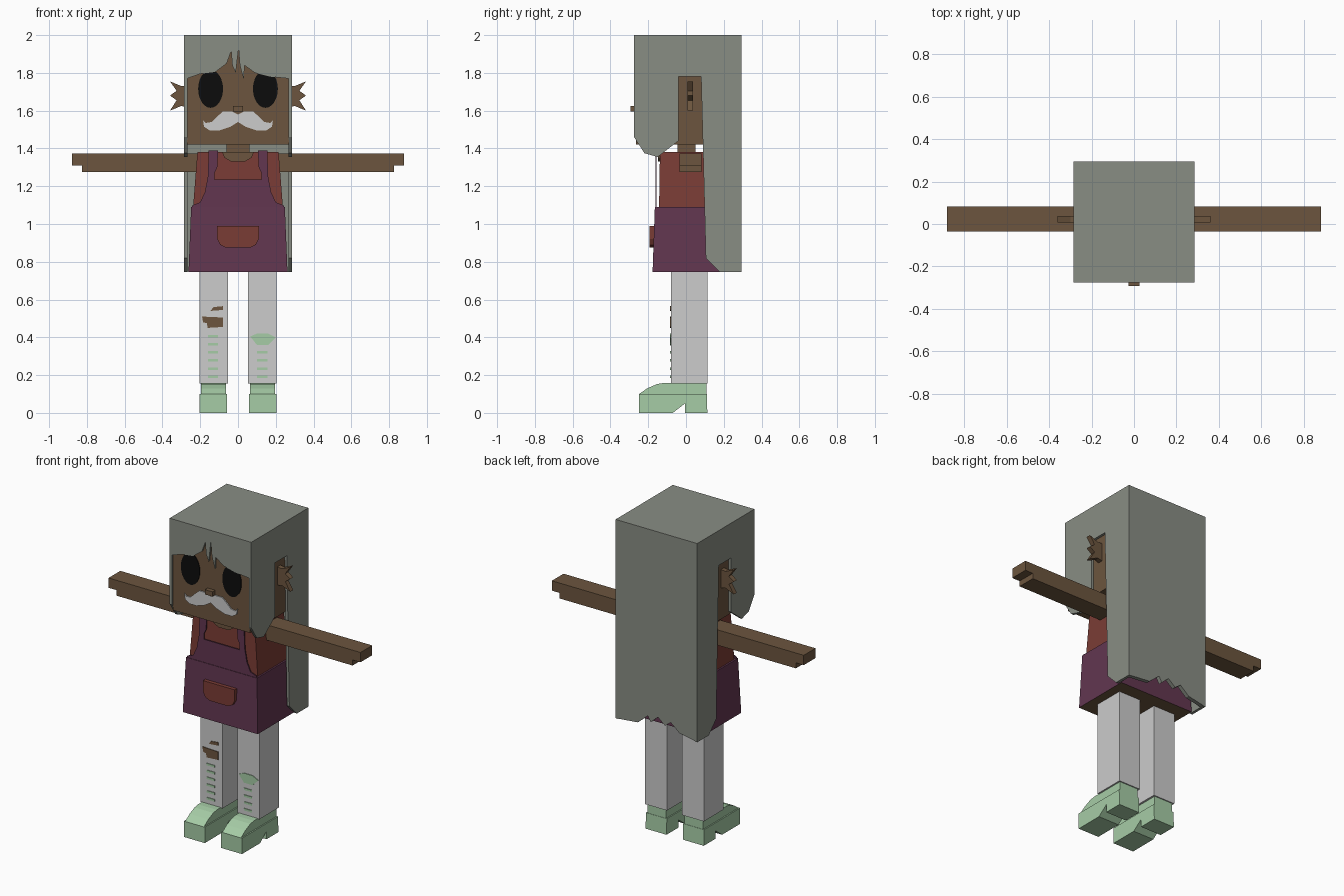
import bpy
import bmesh
import math
from mathutils import Vector

default_cube = bpy.data.objects.get("Cube")
if default_cube:
    bpy.data.objects.remove(default_cube, do_unlink=True)


def material(name, red, green, blue):
    """Flat material from display colour values."""
    linear = [((c / 255 + 0.055) / 1.055) ** 2.4 for c in (red, green, blue)]
    mat = bpy.data.materials.new(name)
    mat.use_nodes = True
    mat.diffuse_color = (*linear, 1)
    shader = mat.node_tree.nodes["Principled BSDF"]
    shader.inputs["Base Color"].default_value = (*linear, 1)
    shader.inputs["Roughness"].default_value = 0.9
    return mat


skin = material("brown skin", 108, 85, 62)
grey = material("grey hair", 137, 141, 132)
red = material("red shirt", 122, 60, 53)
purple = material("purple dress", 98, 54, 80)
white = material("pale grey", 204, 204, 204)
green = material("mint green", 166, 204, 166)
black = material("black eye", 12, 12, 12)


def finish(name, mesh_data, mat, mirror):
    bmesh.ops.recalc_face_normals(mesh_data, faces=mesh_data.faces)
    mesh = bpy.data.meshes.new(name)
    mesh_data.to_mesh(mesh)
    mesh_data.free()
    mesh.materials.append(mat)
    obj = bpy.data.objects.new(name, mesh)
    bpy.context.collection.objects.link(obj)
    if mirror:
        modifier = obj.modifiers.new("Mirror", "MIRROR")
        modifier.use_mirror_merge = False
    return obj


def prism(name, outline, axis, start, end, mat, mirror=False):
    """Extrude an outline along x (outline is y, z) or y (outline is x, z)."""
    bm = bmesh.new()

    def place(point, depth):
        u, v = point
        return Vector((depth, u, v)) if axis == "x" else Vector((u, depth, v))

    face = bm.faces.new([bm.verts.new(place(p, start)) for p in outline])
    extruded = bmesh.ops.extrude_face_region(bm, geom=[face], use_keep_orig=True)
    moved = [g for g in extruded["geom"] if isinstance(g, bmesh.types.BMVert)]
    bmesh.ops.translate(bm, verts=moved, vec=place((0, 0), end - start))
    return finish(name, bm, mat, mirror)


def box(name, x, y, z, mat, mirror=False, top_x=None, top_y=None):
    """Box between limits, optionally tapering to other limits at the top."""
    bm = bmesh.new()
    bmesh.ops.create_cube(bm, size=1)
    for vert in bm.verts:
        high = vert.co.z > 0
        xs = top_x if high and top_x else x
        ys = top_y if high and top_y else y
        vert.co = (xs[vert.co.x > 0], ys[vert.co.y > 0], z[high])
    return finish(name, bm, mat, mirror)


def symmetric(half):
    """Complete a half outline that runs from the right side to the middle."""
    return half + [(-x, z) for x, z in reversed(half)]


def ellipse(cx, cz, rx, rz, count):
    angles = [math.tau * i / count for i in range(count)]
    return [(cx + rx * math.cos(a), cz + rz * math.sin(a)) for a in angles]


# Head and neck
box("head", (-.27, .27), (-.265, .27), (1.42, 1.97), skin)
box("neck", (-.06, .06), (-.045, .05), (1.3, 1.43), skin)
prism("eye", ellipse(.145, 1.715, .066, .1, 24), "y", -.269, -.264, black, True)
box("nose", (-.026, .026), (-.293, -.26), (1.595, 1.625), skin)
prism("moustache",
      [(0, 1.58), (.03, 1.595), (.08, 1.595), (.115, 1.565), (.14, 1.54),
       (.17, 1.535), (.185, 1.55), (.18, 1.515), (.15, 1.495), (.1, 1.495),
       (.04, 1.515), (0, 1.54)], "y", -.272, -.264, white, True)
prism("ear",
      [(.26, 1.735), (.3, 1.73), (.36, 1.755), (.325, 1.705), (.36, 1.68),
       (.325, 1.655), (.36, 1.6), (.3, 1.625), (.26, 1.615)],
      "y", .007, .037, skin, True)

# Hair: crown, fringe, side panels with an ear opening, and long ragged back
box("hair_crown", (-.285, .285), (-.275, .295), (1.96, 2), grey)
prism("hair_fringe",
      [(-.285, 2), (-.285, 1.46), (-.271, 1.46), (-.27, 1.77), (-.2, 1.795),
       (-.12, 1.805), (-.06, 1.85), (-.036, 1.915), (-.03, 1.84), (-.012, 1.8),
       (.003, 1.93), (.01, 1.84), (.03, 1.765), (.035, 1.84), (.09, 1.8),
       (.17, 1.78), (.27, 1.77), (.271, 1.46), (.285, 1.46), (.285, 2)],
      "y", -.275, -.262, grey)
prism("hair_side",
      [(-.275, 2), (-.275, 1.46), (-.22, 1.375), (-.15, 1.355), (-.04, 1.44),
       (-.04, 1.78), (.08, 1.78), (.09, 1.4), (.105, .82), (.18, .745),
       (.295, .745), (.295, 2)], "x", .268, .285, grey, True)
prism("hair_back",
      [(.285, 2), (.285, .745), (.13, .76), (.06, .82), (.04, .785), (-.01, .83),
       (-.06, .79), (-.1, .82), (-.16, .77), (-.285, .745), (-.285, 2)],
      "y", .27, .295, grey)

# Shirt, with the bare neckline set on its front
box("shirt", (-.24, .24), (-.143, .17), (1.06, 1.38), red,
    top_x=(-.215, .215), top_y=(-.138, .15))
prism("neckline", symmetric([(.085, 1.381), (.07, 1.35), (.035, 1.33)]),
      "y", -.147, -.13, skin)

# Dress: skirt with a bare underside, bib with straps, pocket
skirt = box("dress_skirt", (-.262, .262), (-.177, .2), (.745, 1.09), purple,
            top_x=(-.248, .248), top_y=(-.165, .19))
skirt.data.materials.append(skin)
for polygon in skirt.data.polygons:
    if polygon.normal.z < -.9:
        polygon.material_index = 1
prism("dress_bib",
      symmetric([(.246, 1.085), (.24, 1.1), (.2, 1.115), (.175, 1.17),
                 (.16, 1.25), (.155, 1.39), (.105, 1.39), (.11, 1.3),
                 (.125, 1.27), (.125, 1.235)]), "y", -.162, -.155, purple)
prism("pocket", symmetric([(.11, .99), (.11, .92), (.095, .89), (.065, .875)]),
      "y", -.192, -.165, red)

# Arms with a stepped hand
prism("arm", [(.2, 1.372), (.88, 1.372), (.88, 1.31), (.825, 1.31),
              (.825, 1.275), (.2, 1.275)], "y", -.035, .082, skin, True)

# Legs and shoes
box("trouser_leg", (.052, .205), (-.08, .115), (.155, .8), white, True)
prism("shoe_upper", [(-.248, .1), (-.205, .13), (-.155, .152), (-.12, .158),
                     (.108, .158), (.108, .09), (-.248, .09)],
      "x", .064, .195, green, True)
prism("shoe_sole", [(-.25, 0), (-.25, .1), (.11, .1), (.113, 0), (-.005, 0),
                    (-.005, .05), (-.07, 0)], "x", .057, .203, green, True)

# Trouser details: torn knee, patch and stitches
trouser_front = (-.084, -.075)
prism("torn_knee", [(-.19, .51), (-.08, .505), (-.08, .455), (-.16, .45),
                    (-.165, .475), (-.185, .48)], "y", *trouser_front, skin)
prism("small_tear", [(-.145, .54), (-.13, .56), (-.08, .565), (-.08, .545)],
      "y", *trouser_front, skin)
prism("knee_patch", [(.065, .405), (.1, .42), (.16, .42), (.2, .4), (.16, .36),
                     (.1, .36)], "y", *trouser_front, green)
for i in range(6):
    height = .185 + .043 * i
    for side, left in (("right", -.16), ("left", .1)):
        if side == "right" or i < 4:
            box(f"{side}_stitch_{i + 1}", (left, left + .055), trouser_front,
                (height, height + .013), green)
